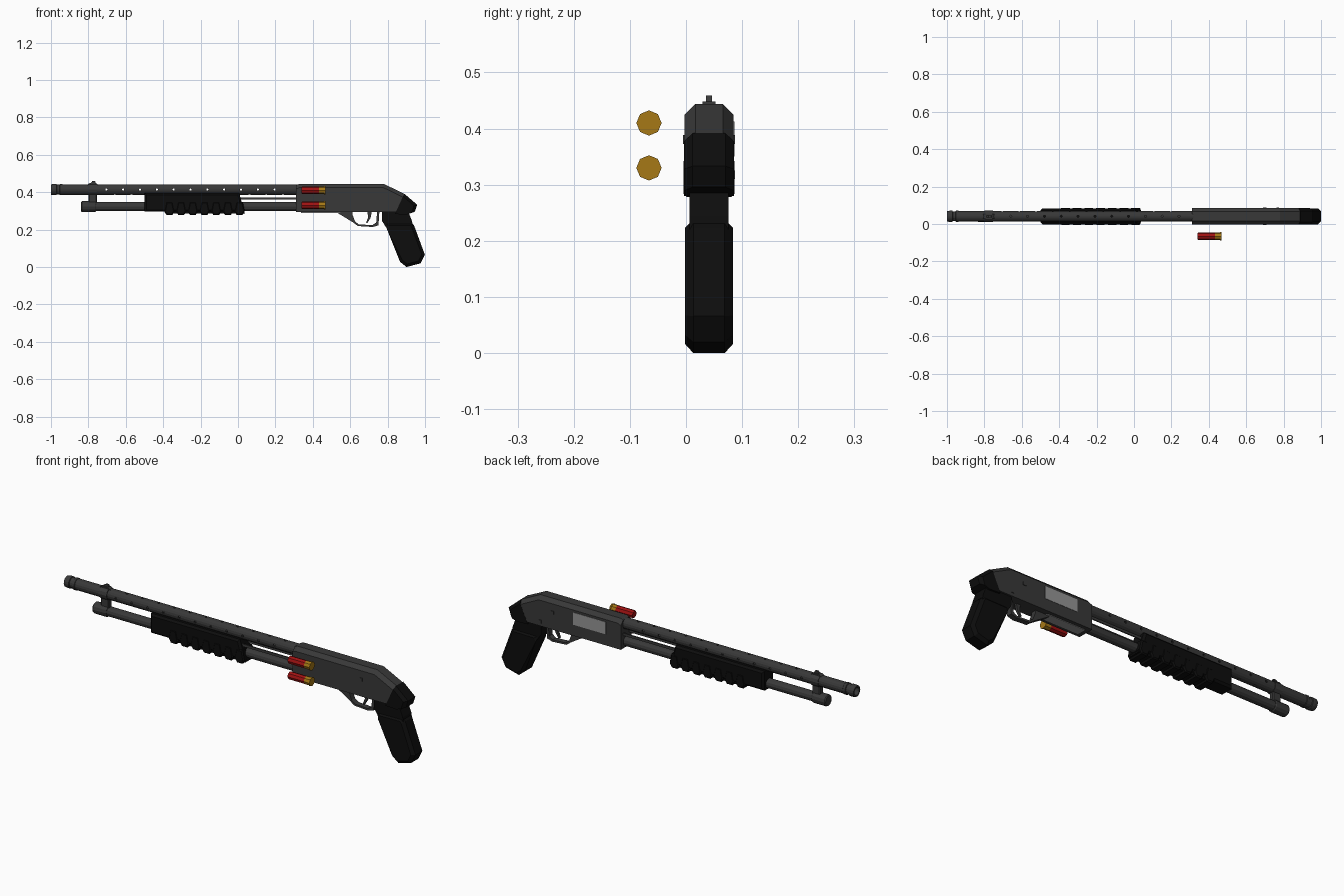
import bpy, bmesh, math
from mathutils import Vector, Matrix

if "Cube" in bpy.data.objects:
    bpy.data.objects.remove(bpy.data.objects["Cube"])

YC = 0.041  # centre plane of the gun


def material(name, rgb):
    m = bpy.data.materials.new(name)
    m.diffuse_color = (*rgb, 1)
    m.use_nodes = True
    m.node_tree.nodes["Principled BSDF"].inputs["Base Color"].default_value = m.diffuse_color
    return m


STEEL = material("dark_steel", (0.04, 0.04, 0.04))
BLACK = material("black_polymer", (0.004, 0.004, 0.004))
BRIGHT = material("bright_steel", (0.3, 0.3, 0.3))
RED = material("red_hull", (0.35, 0.006, 0.006))
BRASS = material("brass", (0.38, 0.19, 0.008))


def finish(name, bm, mat):
    bmesh.ops.recalc_face_normals(bm, faces=bm.faces)
    me = bpy.data.meshes.new(name)
    bm.to_mesh(me)
    bm.free()
    ob = bpy.data.objects.new(name, me)
    bpy.context.collection.objects.link(ob)
    me.materials.append(mat)
    return ob


def prism(name, pts, half, mat, chamfer=0, zmin=-1, y=YC):
    """Extrude an x-z outline across y; chamfer the outline edges above zmin."""
    bm = bmesh.new()
    a = [bm.verts.new((px, y - half, pz)) for px, pz in pts]
    b = [bm.verts.new((px, y + half, pz)) for px, pz in pts]
    caps = [bm.faces.new(a), bm.faces.new(b[::-1])]
    n = len(pts)
    for i in range(n):
        j = (i + 1) % n
        bm.faces.new((a[j], a[i], b[i], b[j]))
    if chamfer:
        edges = [e for f in caps for e in f.edges if min(v.co.z for v in e.verts) >= zmin]
        bmesh.ops.bevel(bm, geom=edges, offset=chamfer, segments=1, affect='EDGES')
    return finish(name, bm, mat)


def box(name, x0, x1, z0, z1, half, mat, y=YC, chamfer=0):
    return prism(name, [(x0, z0), (x1, z0), (x1, z1), (x0, z1)], half, mat, chamfer, y=y)


def turned(name, prof, z, mat, n=12, y=YC, hollow=False):
    """Sweep (x, radius) points round an x-directed axis."""
    bm = bmesh.new()
    rings = []
    for px, r in prof:
        rings.append([bm.verts.new((px, y + r * math.cos(2 * math.pi * k / n),
                                    z + r * math.sin(2 * math.pi * k / n))) for k in range(n)])
    pairs = list(zip(rings, rings[1:]))
    if hollow:
        pairs.append((rings[-1], rings[0]))
    else:
        bm.faces.new(rings[0])
        bm.faces.new(rings[-1][::-1])
    for p, q in pairs:
        for k in range(n):
            m = (k + 1) % n
            bm.faces.new((p[k], p[m], q[m], q[k]))
    return finish(name, bm, mat)


# Barrel with muzzle rings and an open bore
BZ = 0.416
barrel = turned("barrel", [(-1, 0.028), (-0.985, 0.03), (-0.972, 0.03), (-0.97, 0.026), (-0.955, 0.026),
                           (-0.953, 0.03), (-0.94, 0.03), (-0.938, 0.028), (0.33, 0.028),
                           (0.33, 0.02), (-1, 0.02)], BZ, STEEL, 16, hollow=True)

# Vent holes: side to side, and up and down halfway between
bm = bmesh.new()
for i in range(11):
    for dx, axis in ((0, 'X'), (0.045, 'Z')):
        rot = Matrix.Rotation(math.pi / 2, 4, 'X') if axis == 'X' else Matrix.Identity(4)
        bmesh.ops.create_cone(bm, cap_ends=True, segments=8, radius1=0.006, radius2=0.006, depth=0.1,
                              matrix=Matrix.Translation((-0.705 + 0.09 * i + dx, YC, BZ)) @ rot)
cutter = finish("vent_cutter", bm, STEEL)
cutter.hide_render = True
mod = barrel.modifiers.new("vents", 'BOOLEAN')
mod.operation, mod.solver, mod.object = 'DIFFERENCE', 'EXACT', cutter
bpy.context.view_layer.objects.active = barrel
bpy.ops.object.modifier_apply(modifier=mod.name)
bpy.data.objects.remove(cutter)

# Magazine tube and end cap
turned("magazine_tube", [(-0.80, 0.024), (0.33, 0.024)], 0.325, STEEL)
turned("magazine_cap", [(-0.84, 0.025), (-0.835, 0.029), (-0.765, 0.029), (-0.76, 0.026)], 0.325, STEEL)

# Barrel clamp and front sight
box("barrel_clamp", -0.80, -0.755, 0.335, 0.40, 0.014, STEEL, chamfer=0.004)
turned("clamp_ring", [(-0.80, 0.031), (-0.755, 0.031)], BZ, STEEL)
prism("sight_base", [(-0.81, 0.44), (-0.745, 0.44), (-0.76, 0.45), (-0.795, 0.45)], 0.012, STEEL)
prism("front_sight", [(-0.795, 0.445), (-0.76, 0.445), (-0.765, 0.461), (-0.78, 0.461)], 0.005, STEEL)

# Pump grip: body, lower belly and ribs
prism("pump_grip", [(-0.50, 0.298), (0.034, 0.298), (0.005, 0.398), (-0.50, 0.398)], 0.043, BLACK, 0.01)
prism("pump_belly", [(-0.40, 0.31), (-0.39, 0.288), (0.036, 0.288), (0.03, 0.31)], 0.034, BLACK)
for i in range(7):
    x = -0.395 + i * 0.0625
    prism(f"pump_rib_{i}", [(x, 0.30), (x + 0.012, 0.28), (x + 0.043, 0.28), (x + 0.055, 0.30),
                            (x + 0.045, 0.35), (x + 0.01, 0.35)], 0.0455, BLACK, 0.006)

# Twin slide bars
for side in (-1, 1):
    box(f"slide_bar_{side}", -0.02, 0.33, 0.362, 0.375, 0.003, STEEL, y=YC + side * 0.024)

# Receiver with chamfered top
prism("receiver", [(0.31, 0.295), (0.845, 0.295), (0.89, 0.392), (0.78, 0.446), (0.325, 0.446), (0.31, 0.44)],
      0.0435, STEEL, 0.019, zmin=0.38)
# Ejection port on the far side and loading gate underneath
box("ejection_port", 0.395, 0.58, 0.352, 0.415, 0.002, BRIGHT, y=YC + 0.043)
box("loading_gate", 0.335, 0.55, 0.292, 0.30, 0.024, BRIGHT)
# Cross pins
box("safety_button", 0.69, 0.708, 0.375, 0.391, 0.0465, STEEL)
box("receiver_pin", 0.76, 0.775, 0.312, 0.327, 0.003, STEEL, y=YC + 0.0435)

# Trigger guard and trigger
outer = [(0.53, 0.30), (0.53, 0.292), (0.615, 0.24), (0.64, 0.221), (0.72, 0.216), (0.75, 0.225), (0.755, 0.30)]
inner = [(0.743, 0.30), (0.738, 0.24), (0.718, 0.226), (0.645, 0.23), (0.625, 0.245), (0.61, 0.285), (0.61, 0.30)]
prism("trigger_guard", outer + inner, 0.014, STEEL)
prism("trigger", [(0.69, 0.30), (0.715, 0.30), (0.708, 0.265), (0.69, 0.236), (0.684, 0.24), (0.695, 0.268)],
      0.006, STEEL)

# Rear cap, grip neck and pistol grip
prism("rear_cap", [(0.838, 0.285), (0.90, 0.282), (0.945, 0.298), (0.957, 0.335), (0.888, 0.394)],
      0.0442, BLACK, 0.015, zmin=0.29)
prism("grip_neck", [(0.768, 0.298), (0.768, 0.25), (0.79, 0.215), (0.935, 0.215), (0.93, 0.245), (0.91, 0.298)],
      0.035, BLACK)
prism("pistol_grip", [(0.782, 0.238), (0.795, 0.205), (0.865, 0.03), (0.90, 0.002), (0.975, 0.022), (0.998, 0.068),
                      (0.94, 0.225), (0.925, 0.24)], 0.043, BLACK, 0.015)

# Spare shells on the near side
for i, z in enumerate((0.412, 0.332)):
    turned(f"shell_hull_{i}", [(0.338, 0.017), (0.343, 0.02), (0.44, 0.02)], z, RED, 8, y=-0.066)
    turned(f"shell_base_{i}", [(0.433, 0.0205), (0.458, 0.0205), (0.459, 0.0225), (0.466, 0.0225)],
           z, BRASS, 8, y=-0.066)

# Settle the grip exactly on the ground and centre the length
lo = min(v.co.z for v in bpy.data.objects["pistol_grip"].data.vertices)
for ob in bpy.data.objects:
    ob.location = Vector((0.001, 0, -lo))
